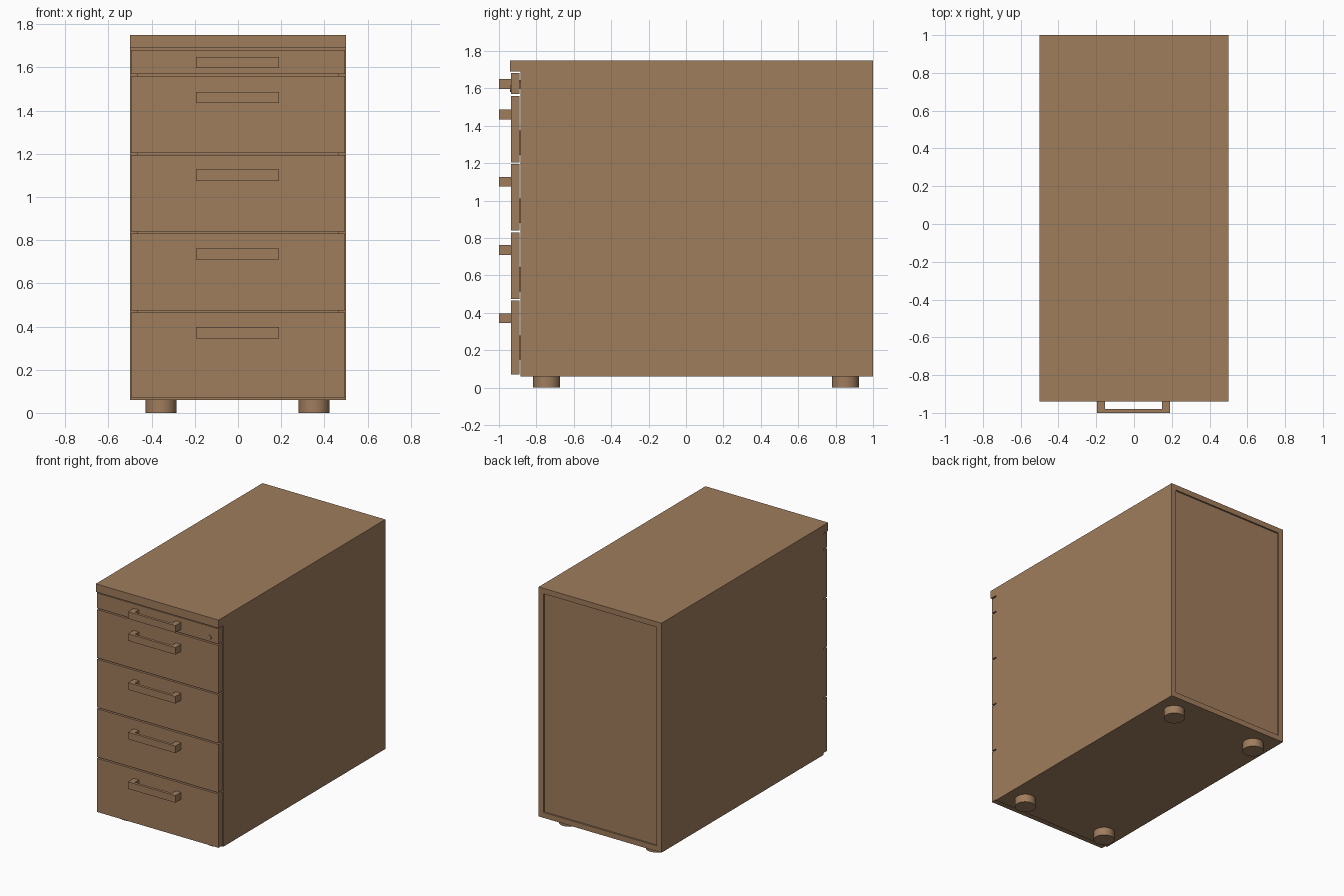
import bpy, bmesh, math

if "Cube" in bpy.data.objects:
    bpy.data.objects.remove(bpy.data.objects["Cube"])

wood = bpy.data.materials.new("warm_brown_wood")
wood.diffuse_color = (0.35, 0.205, 0.11, 1)
wood.use_nodes = True
wood.node_tree.nodes["Principled BSDF"].inputs["Base Color"].default_value = wood.diffuse_color


def finish(name, bm):
    bmesh.ops.recalc_face_normals(bm, faces=bm.faces[:])
    me = bpy.data.meshes.new(name)
    bm.to_mesh(me)
    bm.free()
    me.materials.append(wood)
    ob = bpy.data.objects.new(name, me)
    bpy.context.collection.objects.link(ob)
    return ob


def prism(points, offset):
    """Extrude a closed outline along an offset vector."""
    bm = bmesh.new()
    face = bm.faces.new([bm.verts.new(p) for p in points])
    geo = bmesh.ops.extrude_face_region(bm, geom=[face])["geom"]
    bmesh.ops.translate(bm, vec=offset, verts=[g for g in geo if isinstance(g, bmesh.types.BMVert)])
    bmesh.ops.recalc_face_normals(bm, faces=bm.faces[:])
    return bm


def box(x0, x1, y0, y1, z0, z1):
    return prism([(x0, y0, z0), (x1, y0, z0), (x1, y1, z0), (x0, y1, z0)], (0, 0, z1 - z0))


def recess(bm, face, border, vec):
    """Inset a face and push it inwards."""
    bmesh.ops.inset_region(bm, faces=[face], thickness=border, use_even_offset=True)
    geo = bmesh.ops.extrude_face_region(bm, geom=[face])["geom"]
    if face.is_valid:
        bmesh.ops.delete(bm, geom=[face], context='FACES_ONLY')
    bmesh.ops.translate(bm, vec=vec, verts=[g for g in geo if isinstance(g, bmesh.types.BMVert)])


def find(bm, axis, value):
    return min(bm.faces, key=lambda f: abs(f.calc_center_median()[axis] - value) + 9 * (1 - abs(f.normal[axis])))


# Carcass with overhanging top, hollow front and recessed back panel
profile = [(-0.885, 0.06), (1, 0.06), (1, 1.75), (-0.94, 1.75), (-0.94, 1.69), (-0.885, 1.69)]
bm = prism([(-0.5, y, z) for y, z in profile], (1, 0, 0))
recess(bm, find(bm, 1, 1.0), 0.04, (0, -0.012, 0))
recess(bm, find(bm, 1, -0.885), 0.035, (0, 1.8, 0))
finish("carcass", bm)

# Drawers: front bottom, front top, handle bottom, box bottom, box top
drawers = [
    (0.07, 0.465, 0.345, 0.15, 0.28),
    (0.475, 0.83, 0.71, 0.515, 0.645),
    (0.84, 1.195, 1.075, 0.88, 1.01),
    (1.205, 1.56, 1.435, 1.245, 1.375),
    (1.57, 1.682, 1.597, 1.60, 1.645),
]
# Handle outline seen from above
grip = [(-0.195, -0.935), (-0.195, -1), (0.19, -1), (0.19, -0.935),
        (0.148, -0.935), (0.148, -0.98), (-0.153, -0.98), (-0.153, -0.935)]

for i, (z0, z1, zh, b0, b1) in enumerate(drawers, 1):
    finish(f"drawer_front_{i}", box(-0.495, 0.495, -0.935, -0.89, z0, z1))
    finish(f"handle_{i}", prism([(x, y, zh) for x, y in grip], (0, 0, 0.052)))
    # Open-topped drawer box
    bm = box(-0.44, 0.44, -0.89, 0.85, b0, b1)
    recess(bm, find(bm, 2, b1), 0.02, (0, 0, b0 + 0.015 - b1))
    finish(f"drawer_box_{i}", bm)


def cylinder(name, radius, depth, loc, rot=(0, 0, 0)):
    bpy.ops.mesh.primitive_cylinder_add(vertices=32, radius=radius, depth=depth, location=loc, rotation=rot)
    ob = bpy.context.object
    ob.name = name
    ob.data.materials.append(wood)
    bpy.ops.object.shade_smooth_by_angle(angle=math.radians(40))


# Round feet
for side, x in (("left", -0.356), ("right", 0.353)):
    for end, y in (("front", -0.745), ("back", 0.852)):
        cylinder(f"{end}_{side}_foot", 0.072, 0.062, (x, y, 0.031))

# Lock on the top drawer
cylinder("lock", 0.018, 0.012, (0.42, -0.934, 1.60), (math.pi / 2, 0, 0))
